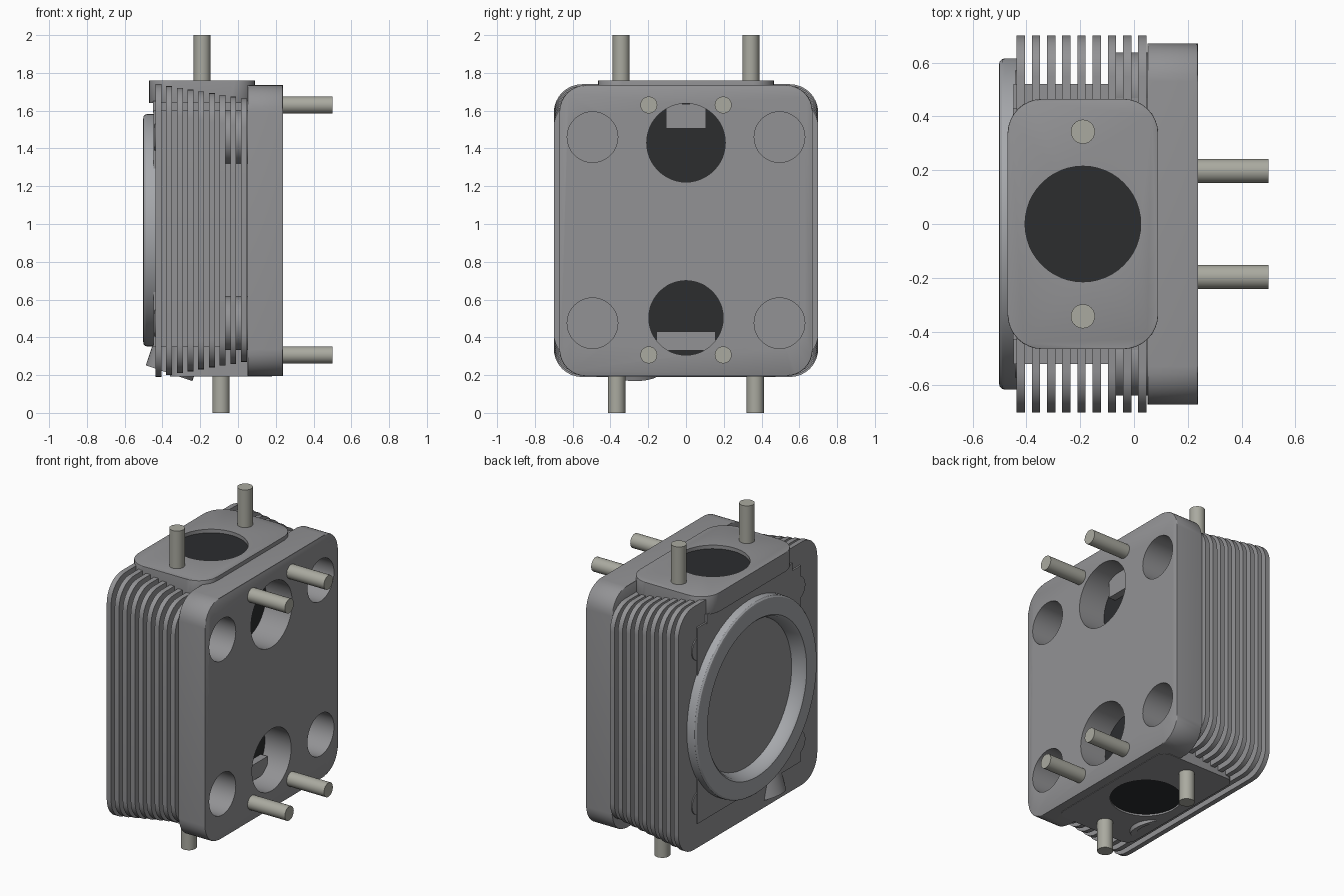
import bpy, bmesh, math
from mathutils import Vector, Matrix

if "Cube" in bpy.data.objects:
    bpy.data.objects.remove(bpy.data.objects["Cube"])


def material(name, rgb):
    m = bpy.data.materials.new(name)
    m.diffuse_color = (*rgb, 1)
    m.use_nodes = True
    m.node_tree.nodes["Principled BSDF"].inputs["Base Color"].default_value = m.diffuse_color
    return m


CAST = material("cast_metal", (0.29, 0.29, 0.30))
RING = material("machined_metal", (0.38, 0.39, 0.41))
STEEL = material("stud_steel", (0.40, 0.40, 0.35))
DARK = material("dark_port", (0.025, 0.026, 0.028))


def circle(cu, cv, r, n=48):
    return [(cu + r * math.cos(2 * math.pi * i / n),
             cv + r * math.sin(2 * math.pi * i / n)) for i in range(n)]


def rounded(cu, cv, hu, hv, r, n=8):
    pts = []
    for k, (su, sv) in enumerate(((1, 1), (-1, 1), (-1, -1), (1, -1))):
        for i in range(n + 1):
            a = math.pi / 2 * (k + i / n)
            pts.append((cu + su * (hu - r) + r * math.cos(a),
                        cv + sv * (hv - r) + r * math.sin(a)))
    return pts


def box(cu, cv, hu, hv):
    return [(cu - hu, cv - hv), (cu + hu, cv - hv), (cu + hu, cv + hv), (cu - hu, cv + hv)]


def build(name, prisms, mat=CAST, bevel=0):
    """One object from prisms given as (outline, axis, low, high)."""
    bm = bmesh.new()
    for pts, axis, lo, hi in prisms:
        place = (lambda u, v, t: (t, u, v)) if axis == 'x' else (lambda u, v, t: (u, v, t))
        a = [bm.verts.new(place(u, v, lo)) for u, v in pts]
        b = [bm.verts.new(place(u, v, hi)) for u, v in pts]
        caps = [bm.faces.new(a[::-1]), bm.faces.new(b)]
        for i in range(len(a)):
            j = (i + 1) % len(a)
            bm.faces.new((a[i], a[j], b[j], b[i]))
        if bevel:
            edges = list({e for f in caps for e in f.edges})
            bmesh.ops.bevel(bm, geom=edges, offset=bevel, segments=2, profile=0.5, affect='EDGES')
    return finish(name, bm, mat)


def finish(name, bm, mat):
    bmesh.ops.recalc_face_normals(bm, faces=bm.faces[:])
    me = bpy.data.meshes.new(name)
    bm.to_mesh(me)
    bm.free()
    me.materials.append(mat)
    ob = bpy.data.objects.new(name, me)
    bpy.context.collection.objects.link(ob)
    return ob


def activate(ob):
    bpy.ops.object.select_all(action='DESELECT')
    ob.select_set(True)
    bpy.context.view_layer.objects.active = ob


def cut(ob, cutter):
    mod = ob.modifiers.new("cut", 'BOOLEAN')
    mod.operation, mod.object, mod.solver = 'DIFFERENCE', cutter, 'EXACT'
    activate(ob)
    bpy.ops.object.modifier_apply(modifier=mod.name)


BOLTS = [(sy * 0.495, z) for sy in (-1, 1) for z in (0.475, 1.46)]
UPPER, LOWER = circle(0, 1.43, 0.208), circle(0, 0.503, 0.197)
TOP_PORT, BOTTOM_PORT = circle(-0.19, 0, 0.215), circle(-0.09, 0, 0.208)

# Mounting plate and central block
plate = build("mounting_plate", [(rounded(0, 0.965, 0.67, 0.77, 0.14), 'x', 0.05, 0.237)], bevel=0.006)
core = build("core_block", [(box(0, 0.975, 0.52, 0.625), 'x', -0.447, 0.06)])

# Cooling fins, getting shorter towards the plate
fins = []
for i in range(9):
    x, t = -0.421 + 0.0565 * i, i / 8
    lo, hi = 0.19 + 0.08 * t, 1.74 - 0.075 * t
    fins.append((rounded(0, (lo + hi) / 2, 0.7, (hi - lo) / 2, 0.15), 'x', x - 0.0155, x + 0.0155))
cooling_fins = build("cooling_fins", fins)

# Bolt bosses behind the plate
bosses = build("bolt_bosses", [(circle(y, z, 0.143), 'x', -0.08, 0.06) for y, z in BOLTS])
build("bolt_pads", [(circle(y, z, 0.075), 'x', -0.43, -0.443) for y, z in BOLTS])

# Port flanges on top and bottom
top_flange = build("top_flange", [(rounded(-0.19, 0, 0.28, 0.465, 0.13), 'z', 1.64, 1.76)], bevel=0.003)
bottom_flange = build("bottom_flange", [(rounded(-0.09, 0, 0.27, 0.475, 0.06), 'z', 0.192, 0.36)])
top_neck = build("top_neck", [(box(-0.19, 0, 0.26, 0.43), 'z', 1.59, 1.65)])

# Openings cut through the casting
cutter = build("cutter",
               [(circle(y, z, 0.134), 'x', -0.067, 0.4) for y, z in BOLTS]
               + [(UPPER, 'x', 0.04, 0.4), (LOWER, 'x', 0.04, 0.4),
                  (TOP_PORT, 'z', 1.735, 1.9), (BOTTOM_PORT, 'z', 0.1, 0.205),
                  (circle(0, 0.967, 0.5, 64), 'x', -0.6, -0.42)])
for ob in (plate, core, cooling_fins, bosses, top_flange, bottom_flange, top_neck):
    cut(ob, cutter)
bpy.data.objects.remove(cutter)

# Dark port interiors and the stubs seen inside them
build("port_shadows", [(UPPER, 'x', 0.035, 0.052), (LOWER, 'x', 0.035, 0.052),
                       (TOP_PORT, 'z', 1.733, 1.737), (BOTTOM_PORT, 'z', 0.203, 0.207)], DARK)
build("port_stubs", [(box(0, 1.57, 0.107, 0.065), 'x', 0.04, 0.10),
                     (box(0, 0.38, 0.155, 0.05), 'x', 0.04, 0.10)])

# Studs
studs = [(circle(y, z, 0.045, 24), 'x', 0.1, 0.5) for y in (-0.197, 0.197) for z in (0.307, 1.63)]
studs += [(circle(-0.19, y, 0.045, 24), 'z', 1.7, 2.0) for y in (-0.343, 0.343)]
studs += [(circle(-0.09, y, 0.046, 24), 'z', 0.0, 0.25) for y in (-0.367, 0.367)]
build("studs", studs, STEEL)

# Cylinder sealing ring, lathed about x around the recessed floor
bm = bmesh.new()
profile = [(-0.41, 0.465), (-0.42, 0.465), (-0.49, 0.488), (-0.502, 0.5), (-0.502, 0.59),
           (-0.499, 0.604), (-0.49, 0.613), (-0.48, 0.615), (-0.41, 0.615)]
vs = [bm.verts.new((x, 0, 0.967 + r)) for x, r in profile]
es = [bm.edges.new(p) for p in zip(vs, vs[1:] + vs[:1])]
bmesh.ops.spin(bm, geom=vs + es, cent=(0, 0, 0.967), axis=(1, 0, 0), angle=2 * math.pi, steps=64)
bmesh.ops.remove_doubles(bm, verts=bm.verts[:], dist=0.0005)
finish("sealing_ring", bm, RING)

# Slanted plug boss with a hole in its end
slant = Matrix.Translation((-0.365, -0.27, 0.21)) @ Vector((0.32, 0, 0.947)).to_track_quat('Z', 'Y').to_matrix().to_4x4()
plug = build("plug_boss", [(circle(0, 0, 0.13), 'z', 0, 0.2)])
hole = build("hole", [(circle(0, 0, 0.09), 'z', -0.1, 0.08)])
cut(plug, hole)
bpy.data.objects.remove(hole)
plug_floor = build("plug_hole_floor", [(circle(0, 0, 0.09), 'z', 0.078, 0.082)], DARK)
for ob in (plug, plug_floor):
    ob.data.transform(slant)

# Smooth shading on rounded surfaces
for ob in list(bpy.context.collection.objects):
    activate(ob)
    bpy.ops.object.shade_smooth_by_angle(angle=math.radians(30))
